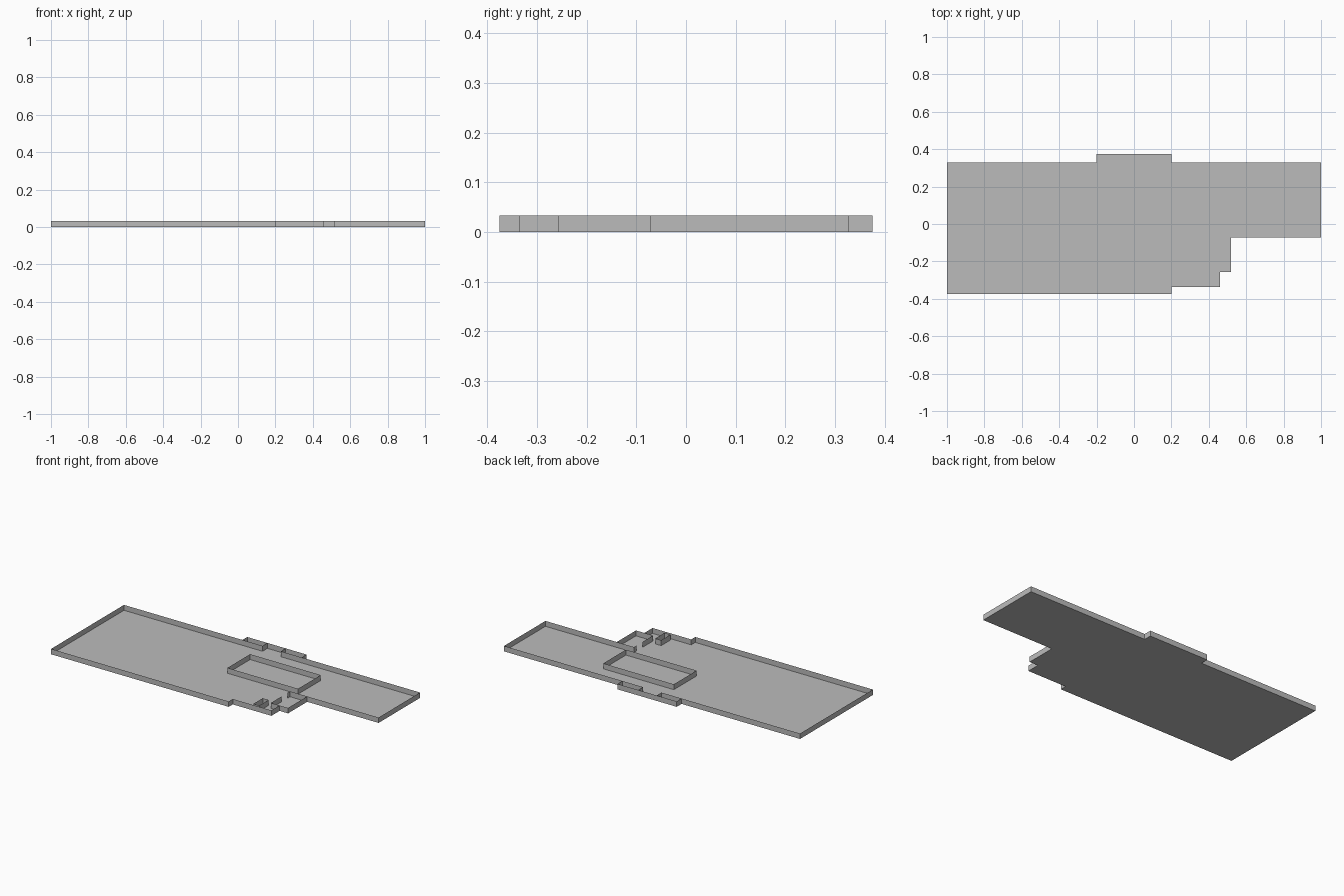
import bpy, bmesh

if "Cube" in bpy.data.objects:
    bpy.data.objects.remove(bpy.data.objects["Cube"])

H = 0.033  # wall height

grey = bpy.data.materials.new("plain_grey")
grey.diffuse_color = (0.5, 0.5, 0.5, 1)
grey.use_nodes = True
grey.node_tree.nodes["Principled BSDF"].inputs["Base Color"].default_value = grey.diffuse_color


def finish(name, bm):
    mesh = bpy.data.meshes.new(name)
    bm.to_mesh(mesh)
    bm.free()
    mesh.materials.append(grey)
    obj = bpy.data.objects.new(name, mesh)
    bpy.context.collection.objects.link(obj)


def floor(name, pts):
    bm = bmesh.new()
    face = bm.faces.new([bm.verts.new((x, y, 0)) for x, y in pts])
    face.normal_update()
    if face.normal.z < 0:
        face.normal_flip()
    bmesh.ops.triangulate(bm, faces=[face])
    finish(name, bm)


def wall(name, pts, closed=False):
    """Thin sheet wall standing on the floor along a path."""
    bm = bmesh.new()
    low = [bm.verts.new((x, y, 0)) for x, y in pts]
    high = [bm.verts.new((x, y, H)) for x, y in pts]
    n = len(pts)
    for i in range(n if closed else n - 1):
        j = (i + 1) % n
        bm.faces.new((low[i], low[j], high[j], high[i]))
    finish(name, bm)


def rect(x0, x1, y0, y1):
    return [(x0, y0), (x1, y0), (x1, y1), (x0, y1)]


# Building outline, counter-clockwise from the front left corner
outline = [(-1, -0.375), (0.2, -0.375), (0.2, -0.336), (0.461, -0.336),
           (0.461, -0.257), (0.518, -0.257), (0.518, -0.072), (1, -0.072),
           (1, 0.328), (0.2, 0.328), (0.2, 0.375), (-0.2, 0.375),
           (-0.2, 0.328), (-1, 0.328)]
floor("floor", outline)
wall("outer_wall", outline, True)

# Courtyard and small shaft
wall("courtyard_wall", rect(-0.058, 0.419, -0.019, 0.2), True)
wall("shaft_wall", rect(0.33, 0.37, -0.322, -0.232), True)

# Small rooms either side of the back entrance
wall("entrance_room_wall_left", [(-0.2, 0.328), (-0.064, 0.328), (-0.064, 0.375)])
wall("entrance_room_wall_right", [(0.2, 0.328), (0.06, 0.328), (0.06, 0.375)])

# Side room with a doorway
wall("side_room_wall_back", [(0.518, -0.072), (0.402, -0.072), (0.402, -0.098)])
wall("side_room_wall_front", [(0.402, -0.155), (0.402, -0.257), (0.461, -0.257)])
